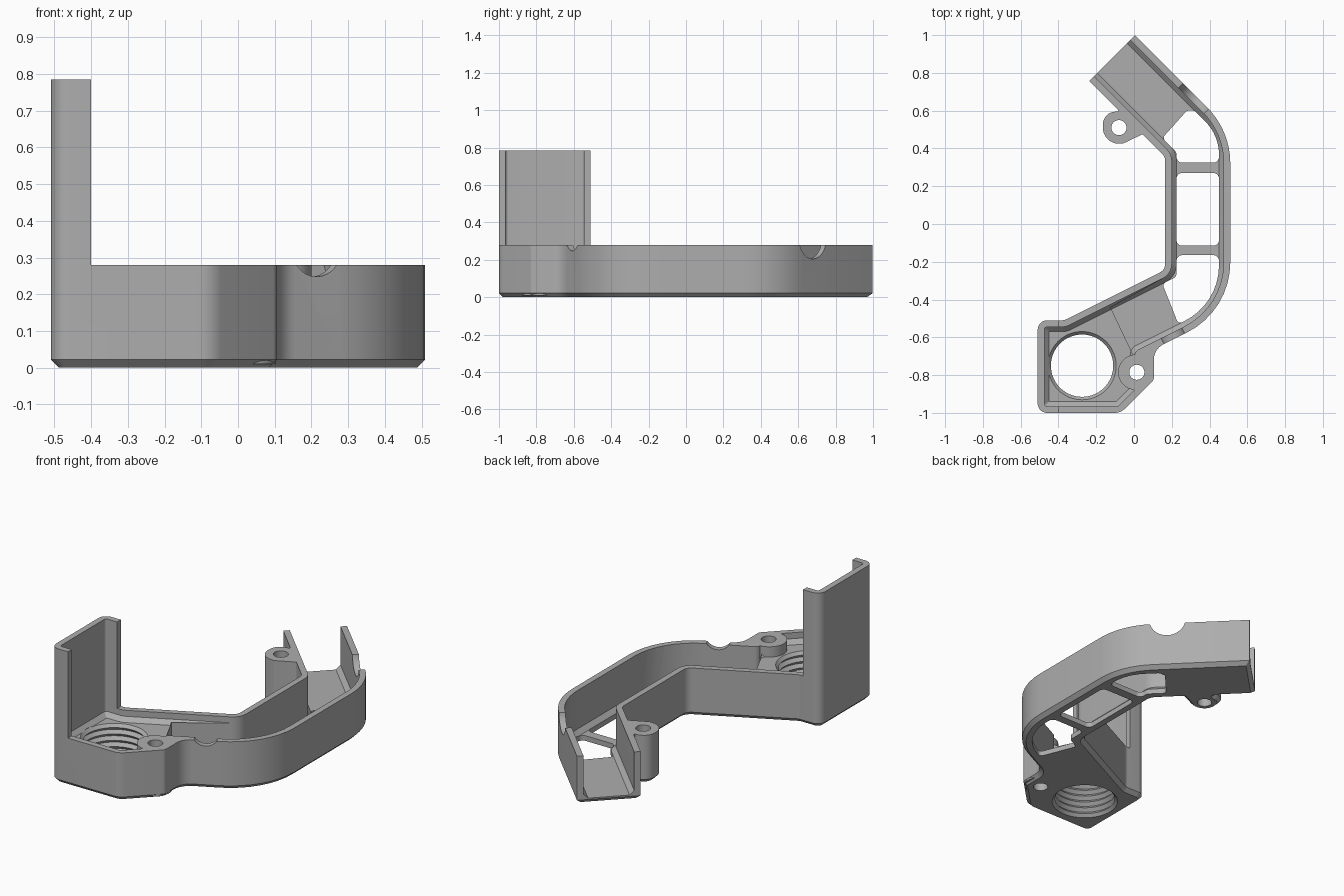
import bpy, bmesh
from math import sin, cos, pi, tan, radians
from mathutils import Vector, Matrix

if "Cube" in bpy.data.objects:
    bpy.data.objects.remove(bpy.data.objects["Cube"], do_unlink=True)

SEG = 8
RIM, TOP, PAD, FLOOR = 0.28, 0.785, 0.22, 0.03

grey = bpy.data.materials.new("plain grey")
grey.use_nodes = True
COLOUR = (0.42, 0.42, 0.42, 1)
grey.diffuse_color = COLOUR
grey.node_tree.nodes["Principled BSDF"].inputs["Base Color"].default_value = COLOUR


def outline(corners, inset=0.0):
    """Counter-clockwise (x, y, radius) corners, moved inward and rounded."""
    pts, count = [], len(corners)
    for i in range(count):
        prev, here, nxt = (Vector(corners[(i + k) % count][:2]) for k in (-1, 0, 1))
        a, b = (here - prev).normalized(), (nxt - here).normalized()
        na, nb = Vector((-a.y, a.x)), Vector((-b.y, b.x))
        turn = a.x * b.y - a.y * b.x
        corner = here + (na + nb) * inset / (1 + na.dot(nb))
        side = 1 if turn > 0 else -1
        r = max(corners[i][2] - side * inset, 0.004)
        angle = a.angle(b)
        start = corner - a * r * tan(angle / 2)
        centre = start + na * r * side
        for k in range(SEG + 1):
            spin = Matrix.Rotation(side * angle * k / SEG, 2)
            pts.append(centre + spin @ (start - centre))
    return pts


def circle(x, y, r, n=48):
    return [Vector((x + r * cos(2 * pi * k / n), y + r * sin(2 * pi * k / n))) for k in range(n)]


def loft(name, layers, cut_plane=None):
    """Solid through stacked loops given as (points, z)."""
    bm = bmesh.new()
    rings = [[bm.verts.new((p.x, p.y, z)) for p in pts] for pts, z in layers]
    n = len(rings[0])
    bm.faces.new(rings[0][::-1])
    bm.faces.new(rings[-1])
    for low, high in zip(rings, rings[1:]):
        for i in range(n):
            j = (i + 1) % n
            bm.faces.new((low[i], low[j], high[j], high[i]))
    if cut_plane:
        geom = bm.verts[:] + bm.edges[:] + bm.faces[:]
        bmesh.ops.bisect_plane(bm, geom=geom, plane_co=cut_plane[0],
                               plane_no=cut_plane[1], clear_inner=True)
        bmesh.ops.holes_fill(bm, edges=[e for e in bm.edges if e.is_boundary], sides=0)
    bmesh.ops.recalc_face_normals(bm, faces=bm.faces[:])
    mesh = bpy.data.meshes.new(name)
    bm.to_mesh(mesh)
    bm.free()
    mesh.materials.append(grey)
    ob = bpy.data.objects.new(name, mesh)
    bpy.context.collection.objects.link(ob)
    return ob


def prism(name, pts, low, high):
    return loft(name, [(pts, low), (pts, high)])


def combine(target, tool, operation="DIFFERENCE"):
    tool.hide_render = True
    mod = target.modifiers.new("combine", "BOOLEAN")
    mod.operation, mod.object, mod.solver = operation, tool, "EXACT"
    bpy.ops.object.select_all(action="DESELECT")
    bpy.context.view_layer.objects.active = target
    target.select_set(True)
    bpy.ops.object.modifier_apply(modifier=mod.name)
    bpy.data.objects.remove(tool, do_unlink=True)


# Shared runs of the plan: outer bend and inner bend
outer_bend = [(0.51, -0.46, 0.416), (0.51, 0.495, 0.42)]
inner_bend = [(0.165, 0.355, 0.05), (0.165, -0.2425, 0.05),
              (-0.37, -0.51, 0.05), (-0.51, -0.51, 0.05)]

# Housing with bottom chamfer, including the rear screw ear
plan = [(-0.51, -1, 0.05), (-0.07, -1, 0.08), (0.105, -0.825, 0.03),
        (0.105, -0.6625, 0.09)] + outer_bend + [
    (0.005, 1, 0), (-0.2375, 0.7575, 0), (-0.085, 0.605, 0.005), (-0.085, 0.595, 0),
    (-0.165, 0.595, 0.069), (-0.165, 0.425, 0.085), (-0.06, 0.425, 0.02),
    (0.045, 0.475, 0)] + inner_bend
housing = loft("bracket_housing", [(outline(plan, 0.022), 0), (outline(plan), 0.022),
                                   (outline(plan), TOP)])

# Channel, open at the rear end, with a sloped edge along its floor
channel = [(-0.51, -1, 0.05), (-0.07, -1, 0.05), (0.04, -0.89, 0), (0.04, -0.695, 0)
           ] + outer_bend + [(-0.295, 1.3, 0), (-0.5375, 1.0575, 0)] + inner_bend


def channel_cutter(floor, plane=None):
    wall = outline(channel, 0.035)
    return loft("channel_cutter", [(outline(channel, 0.06), floor),
                                   (wall, floor + 0.025), (wall, 0.9)], plane)


combine(housing, channel_cutter(PAD))
pad_edge = (Vector((-0.075, -0.545, 0)), Vector((0.23, 0.11, 0)).normalized())
combine(housing, channel_cutter(FLOOR, pad_edge))

# Lower everything but the tall end guard
rim_box = [Vector(p) for p in ((-0.4, -1.2), (1, -1.2), (1, 1.2), (-0.4, 1.2))]
combine(housing, prism("rim_cutter", rim_box, RIM, 1))

# Front screw boss and both screw holes
combine(housing, prism("front_boss", circle(0.01, -0.785, 0.094), 0.01, RIM), "UNION")
for x, y in ((0.015, -0.785), (-0.08, 0.51)):
    combine(housing, prism("screw_hole", circle(x, y, 0.04, 32), -0.1, 0.5))

# Threaded port
turns = 7
step = (PAD + 0.04) / (2 * turns)
thread = [(circle(-0.275, -0.75, 0.182 if k % 2 else 0.165, 64), -0.02 + k * step)
          for k in range(2 * turns + 1)]
combine(housing, loft("port_cutter", thread))

# Floor windows between the ribs
windows = [
    [(0.225, 0.325, 0.03), (0.45, 0.325, 0.03), (0.45, 0.47, 0.25), (0.32, 0.6, 0.02),
     (0.28, 0.6, 0.02), (0.15, 0.455, 0.02), (0.225, 0.38, 0.03)],
    [(0.225, -0.115, 0.03), (0.45, -0.115, 0.03), (0.45, 0.27, 0.03), (0.225, 0.27, 0.03)],
    [(0.225, -0.165, 0.03), (0.225, -0.28, 0.03), (0.15, -0.317, 0.02),
     (0.235, -0.53, 0.02), (0.45, -0.423, 0.33), (0.45, -0.165, 0.03)],
]
for w in windows:
    combine(housing, prism("window_cutter", outline(w), -0.1, 0.12))

# Round cable notches in the outer wall
for x, y, z, r, heading in ((0.21, -0.6, 0.323, 0.075, -63.4), (0.32, 0.67, 0.305, 0.1, 45)):
    notch = prism("notch_cutter", circle(0, 0, r), -0.11, 0.11)
    notch.matrix_world = (Matrix.Translation((x, y, z)) @ Matrix.Rotation(radians(heading), 4, "Z")
                          @ Matrix.Rotation(pi / 2, 4, "Y"))
    bpy.context.view_layer.update()
    combine(housing, notch)

bpy.ops.object.shade_smooth_by_angle(angle=radians(25))
